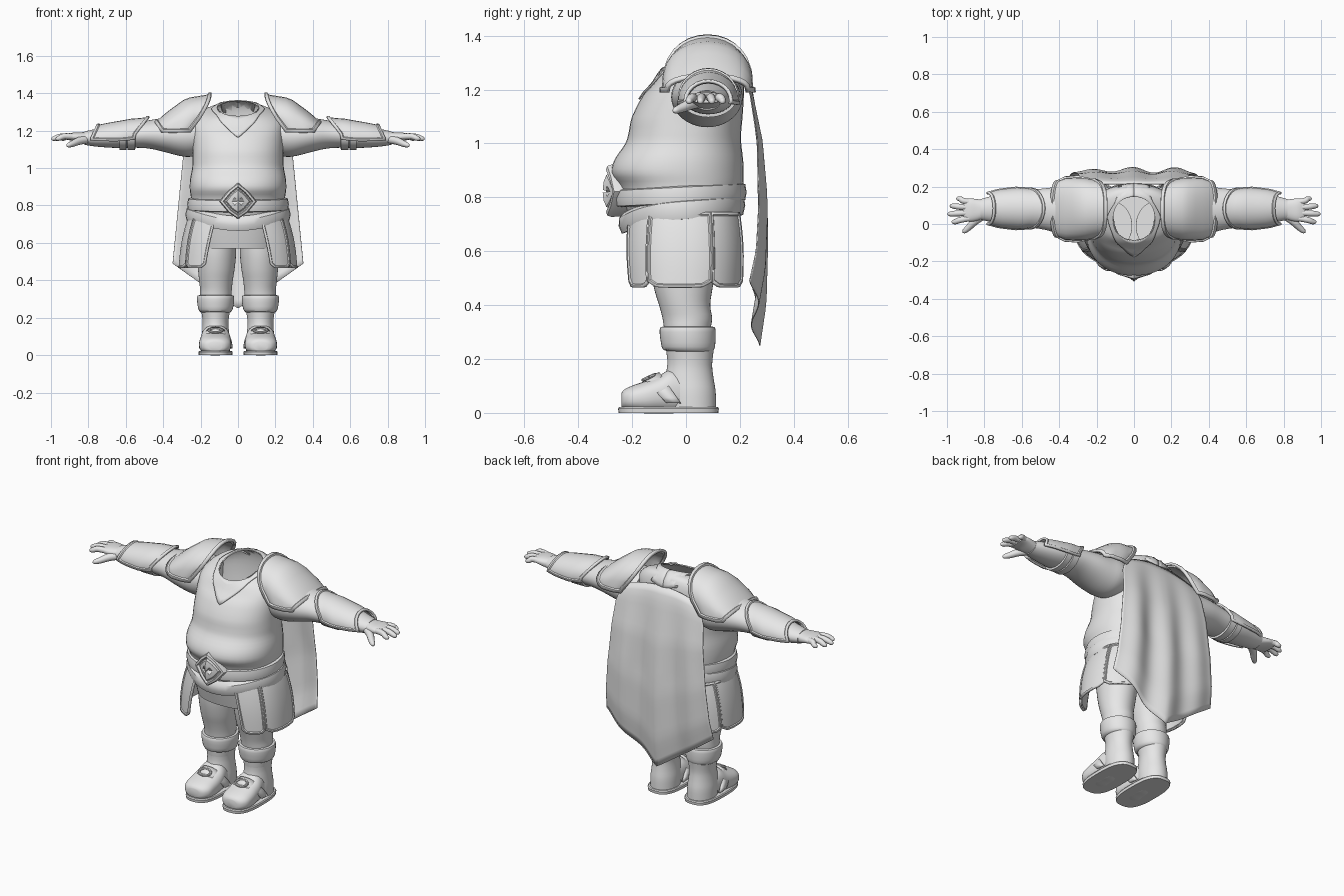
import bpy, bmesh
from math import sin, cos, pi, radians, copysign
from mathutils import Vector

if "Cube" in bpy.data.objects:
    bpy.data.objects.remove(bpy.data.objects["Cube"], do_unlink=True)

grey = bpy.data.materials.new("light_grey")
grey.use_nodes = True
grey.diffuse_color = (0.8, 0.8, 0.8, 1)
grey.node_tree.nodes["Principled BSDF"].inputs["Base Color"].default_value = (0.8, 0.8, 0.8, 1)


def finish(name, bm, mirror=False, thick=0, angle=40, wrap=None):
    mesh = bpy.data.meshes.new(name)
    bm.to_mesh(mesh)
    bm.free()
    mesh.materials.append(grey)
    ob = bpy.data.objects.new(name, mesh)
    bpy.context.collection.objects.link(ob)
    bpy.ops.object.select_all(action='DESELECT')
    ob.select_set(True)
    bpy.context.view_layer.objects.active = ob
    bpy.ops.object.shade_smooth_by_angle(angle=radians(angle))
    if wrap:
        mod = ob.modifiers.new("lie_on_body", 'SHRINKWRAP')
        mod.target = wrap
        mod.wrap_mode = 'ABOVE_SURFACE'
        mod.offset = 0.008
    if thick:
        mod = ob.modifiers.new("thickness", 'SOLIDIFY')
        mod.thickness = thick
        mod.offset = -1
    if mirror:
        ob.modifiers.new("mirror", 'MIRROR').use_mirror_merge = False
    return ob


def smooth_rows(rows, sub):
    """Catmull-Rom interpolation between rows of numbers."""
    out = []
    for i in range(len(rows) - 1):
        p0, p1, p2, p3 = rows[max(i - 1, 0)], rows[i], rows[i + 1], rows[min(i + 2, len(rows) - 1)]
        for s in range(sub):
            t = s / sub
            out.append([b + t * ((c - a) / 2 + t * (a - 2.5 * b + 2 * c - d / 2 + t * (1.5 * b - 1.5 * c + (d - a) / 2)))
                        for a, b, c, d in zip(p0, p1, p2, p3)])
    return out + [list(rows[-1])]


def skin(bm, rings, cap_start, cap_end):
    vs = [[bm.verts.new(p) for p in r] for r in rings]
    n = len(vs[0])
    for a, b in zip(vs, vs[1:]):
        for i in range(n):
            bm.faces.new((a[i], a[(i + 1) % n], b[(i + 1) % n], b[i]))
    if cap_start:
        bm.faces.new(vs[0][::-1])
    if cap_end:
        bm.faces.new(vs[-1])
    bmesh.ops.recalc_face_normals(bm, faces=bm.faces)


def loft(name, rows, axis='z', power=2.0, sub=3, n=40, caps=(True, True), warp=None, **kw):
    """Rows of (position, centre a, radius a, centre b, radius b) along one axis."""
    place = {'z': lambda t, a, b: (a, b, t), 'x': lambda t, a, b: (t, a, b), 'y': lambda t, a, b: (a, t, b)}[axis]
    rings = []
    for t, ca, ra, cb, rb in smooth_rows(rows, sub):
        ring = []
        for i in range(n):
            c, s = cos(2 * pi * i / n), sin(2 * pi * i / n)
            p = Vector(place(t, ca + ra * copysign(abs(c) ** (2 / power), c),
                             cb + rb * copysign(abs(s) ** (2 / power), s)))
            ring.append(warp(p) if warp else p)
        rings.append(ring)
    bm = bmesh.new()
    skin(bm, rings, *caps)
    return finish(name, bm, **kw)


def tube(name, rows, n=12, **kw):
    """Rows of (x, y, z, radius) along a bent path."""
    rows = smooth_rows(rows, 3)
    rings = []
    for i, row in enumerate(rows):
        d = Vector(rows[min(i + 1, len(rows) - 1)][:3]) - Vector(rows[max(i - 1, 0)][:3])
        q = d.to_track_quat('Z', 'Y')
        rings.append([Vector(row[:3]) + q @ Vector((cos(2 * pi * k / n), sin(2 * pi * k / n), 0)) * row[3]
                      for k in range(n)])
    bm = bmesh.new()
    skin(bm, rings, True, True)
    return finish(name, bm, **kw)


def plate(name, fn, nu, nv, out, rim=0.0, depth=-0.008, thick=0.012, **kw):
    """Curved sheet from fn(u, v) with a raised border."""
    bm = bmesh.new()
    g = [[bm.verts.new(fn(i / nu, j / nv)) for j in range(nv + 1)] for i in range(nu + 1)]
    for i in range(nu):
        for j in range(nv):
            bm.faces.new((g[i][j], g[i + 1][j], g[i + 1][j + 1], g[i][j + 1]))
    bm.normal_update()
    if sum(f.normal.dot(Vector(out)) for f in bm.faces) < 0:
        bmesh.ops.reverse_faces(bm, faces=bm.faces)
        bm.normal_update()
    if rim:
        inner = bm.faces[:]
        for width, drop in ((rim, 0), (.004, depth)):
            bmesh.ops.inset_region(bm, faces=inner, thickness=width, depth=drop, use_boundary=True,
                                   use_even_offset=True)
            bm.normal_update()
    return finish(name, bm, thick=thick, **kw)


def lerp(table, t):
    for (a, x), (b, y) in zip(table, table[1:]):
        if t <= b:
            return x + (y - x) * (t - a) / (b - a)
    return table[-1][1]


def body(z, rx, front, back):
    return (z, 0, rx, (front + back) / 2, (back - front) / 2)


# Torso with broad shoulders and an open neck that tilts down to the front
def neck_tilt(p):
    k = max(0, min(1, (p.z - 1.18) / 0.14))
    return Vector((p.x, p.y, p.z + 0.35 * k * (p.y - 0.05)))


torso = loft("torso", [body(.72, .24, -.21, .19), body(.8, .25, -.235, .2), body(.845, .252, -.25, .212),
                       body(.89, .258, -.276, .214), body(.94, .256, -.265, .212), body(1.0, .245, -.225, .205),
                       body(1.045, .243, -.212, .205), body(1.1, .242, -.2, .21), body(1.19, .245, -.155, .215),
                       body(1.255, .24, -.12, .21), body(1.3, .19, -.1, .19), body(1.322, .11, -.085, .145)],
             power=2.2, caps=(False, False), warp=neck_tilt)


# Pointed collar lying on the chest
def collar(u, v):
    a = 2 * pi * u
    s, c = sin(a), cos(a)
    k = 1 / (abs(s) ** 1.25 + abs(c) ** 1.25) ** .8
    inner = Vector((.105 * s, .03 + .112 * c, 1.325 + .05 * c))
    outer = Vector((.14 * s * k, .04 + (.17 if c > 0 else .215) * c * k, 1.305 - (.14 if c < 0 else .03) * abs(c) * k))
    return inner.lerp(outer, v)


plate("collar", collar, 48, 5, (0, 0, 1), thick=.006, wrap=torso)

# Hips under the skirt
loft("hips", [body(.57, .22, -.17, .16), body(.65, .235, -.19, .175), body(.76, .25, -.215, .19)], power=2.3,
     caps=(True, False))


# Belt and hip sash
def sash_dip(p):
    f = max(0, min(1, -p.y / 0.25))
    return Vector((p.x, p.y, p.z + 0.07 * p.y - 0.045 * f ** 3))


loft("belt", [body(.775, .25, -.235, .205), body(.78, .268, -.262, .22), body(.808, .272, -.268, .225),
              body(.838, .266, -.262, .22), body(.845, .245, -.24, .2)], sub=1, caps=(False, False),
     warp=lambda p: p + Vector((0, 0, 0.05 * p.y)))
loft("hip_sash", [body(.715, .25, -.21, .19), body(.72, .274, -.238, .212), body(.755, .282, -.25, .22),
                  body(.785, .274, -.248, .215), body(.795, .25, -.23, .2)], sub=1, caps=(False, False),
     warp=sash_dip)

# Diamond buckle
bm = bmesh.new()
steps = [(.95, -.22), (1, -.275), (.94, -.292), (.8, -.297), (.74, -.282), (.68, -.282), (.6, -.296),
         (.35, -.306), (.05, -.309)]
outline = [(0, .1), (.05, .06), (.1, 0), (.05, -.06), (0, -.095), (-.05, -.06), (-.1, 0), (-.05, .06)]
skin(bm, [[(x * s, y + abs(x) * .25, .822 + z * s) for x, z in outline] for s, y in steps], True, True)
finish("belt_buckle", bm, angle=30)


# Skirt plates round the hips
def skirt(a0, a1, lean):
    def fn(u, v):
        a = radians(a0 + (a1 - a0) * u + lean * (1 - u) * v)
        bulge = sin(v * pi) * .008
        rx, ry = .268 + .055 * v ** .8 + bulge, .222 + .012 * v + bulge
        corner = .022 * abs(2 * u - 1) ** 6
        sx, cy = sin(a), cos(a)
        return Vector((rx * abs(sx) ** .85, -.005 - ry * copysign(abs(cy) ** .85, cy), .745 - (.28 - corner) * v))
    return fn


for name, a0, a1, lean in (("front", 22, 58, 7), ("side", 57, 113, 0), ("back", 112, 156, 0)):
    mid = radians((a0 + a1) / 2)
    plate(name + "_skirt_plates", skirt(a0, a1, lean), 6, 8, (sin(mid), -cos(mid), 0), rim=.01, depth=-.005,
          angle=30, mirror=True)

# Legs and boots
loft("legs", [(.2, .12, .07, .01, .08), (.3, .12, .083, .005, .085), (.35, .118, .085, .005, .092),
              (.4, .118, .09, -.005, .095), (.46, .116, .098, -.01, .108), (.55, .115, .105, -.01, .125),
              (.66, .115, .105, -.01, .13)], mirror=True)
loft("boot_cuffs", [(.225, .12, .07, .02, .07), (.234, .12, .086, .01, .094), (.26, .12, .095, .008, .101),
                    (.3, .12, .099, .006, .104), (.318, .12, .096, .006, .1), (.32, .12, .08, .006, .085)],
     sub=2, mirror=True)
loft("boot_shafts", [(.02, .12, .076, .02, .092), (.08, .12, .076, .015, .095), (.13, .12, .071, .012, .09),
                     (.18, .12, .069, .014, .083), (.24, .12, .077, .016, .088)], mirror=True)
loft("boot_feet", [(-.24, .122, .035, .048, .024), (-.23, .122, .06, .05, .036), (-.2, .122, .082, .053, .048),
                   (-.15, .122, .086, .058, .06), (-.1, .12, .083, .068, .07), (-.05, .12, .076, .08, .082),
                   (.02, .12, .06, .07, .06)], axis='y', power=2.4, mirror=True)
loft("boot_soles", [(0, .12, .09, -.065, .185), (.016, .12, .092, -.065, .187), (.022, .12, .088, -.065, .183)],
     power=2.8, sub=1, mirror=True)


def strap(u, v):
    a = radians(-95 + 190 * u)
    return Vector((.12 + .09 * sin(a), -.155 + .055 * v + .075 * (1 - cos(a)), .045 + (.082 + .025 * v) * cos(a)))


plate("boot_straps", strap, 16, 2, (0, -.3, 1), mirror=True)
tube("boot_buckles", [(.12 + .036 * cos(a), -.137 + .022 * sin(a), .132 + .01 * sin(a), .007)
                      for a in (2 * pi * i / 8 for i in range(9))], n=8, mirror=True)

# Arms with sleeves and wrist cuffs
loft("arms", [(.2, .08, .12, 1.175, .1), (.26, .08, .13, 1.172, .112), (.32, .075, .13, 1.172, .105),
              (.4, .075, .125, 1.178, .09), (.48, .08, .11, 1.18, .075), (.56, .082, .1, 1.175, .066),
              (.66, .083, .09, 1.168, .06), (.76, .08, .07, 1.162, .047), (.82, .078, .055, 1.16, .036)],
     axis='x', mirror=True)
for name, x0, w in (("elbow", .57, .04), ("forearm", .615, .035)):
    loft(name + "_straps", [(x0 - w * .6, .083, .085, 1.17, .05), (x0 - w * .5, .083, .105, 1.17, .073),
                            (x0 + w * .5, .083, .104, 1.168, .071), (x0 + w * .6, .083, .08, 1.168, .05)],
         axis='x', sub=1, mirror=True)


# Forearm guards
def guard(u, v):
    a = radians(-100 + 200 * v)
    lean = 1 - max(0, cos(a))
    x0, x1 = .475 + .075 * lean, .755 + .035 * lean
    r = lerp([(0, .108), (.35, .108), (.75, .09), (1, .076)], u)
    side = lerp([(0, .112), (.35, .118), (.75, .106), (1, .088)], u)
    return Vector((x0 + (x1 - x0) * u, .083 + side * sin(a), 1.16 + r * cos(a) + .012 * (1 - u) ** 4))


plate("forearm_guards", guard, 9, 14, (0, 0, 1), rim=.013, depth=-.006, angle=30, mirror=True)


# Shoulder armour
def pauldron(u, v):
    w = 2 * v - 1
    h = max(0, cos(w * pi / 2)) ** .7
    top = lerp([(0, 1.405), (.45, 1.383), (.8, 1.305), (1, 1.25)], u)
    x0, x1 = .143 + .11 * (1 - h) ** 1.6, .45 - .04 * (1 - h)
    half = lerp([(0, .165), (.3, .18), (.75, .175), (1, .155)], u)
    return Vector((x0 + (x1 - x0) * u, .08 + half * sin(w * pi / 2), 1.19 + (top - 1.19) * h))


plate("shoulder_armour", pauldron, 8, 14, (.3, 0, 1), rim=.017, depth=-.009, thick=.015, angle=30, mirror=True)

# Hands
loft("palms", [(.76, .08, .05, 1.16, .036), (.8, .078, .05, 1.16, .034), (.84, .075, .058, 1.163, .028),
               (.88, .075, .062, 1.168, .022), (.915, .075, .055, 1.165, .015)], axis='x', power=2.4, mirror=True)
for name, y0, y1, tip in (("index", .032, .012, .975), ("middle", .06, .054, .997),
                          ("ring", .088, .096, .985), ("little", .115, .135, .95)):
    ym = (y0 + y1) / 2
    tube(name + "_fingers", [(.87, y0, 1.168, .016), ((.88 + tip) / 2, ym, 1.17, .016),
                             (tip - .02, y1, 1.16, .014), (tip - .004, y1, 1.155, .009), (tip, y1, 1.154, .002)],
         mirror=True)
tube("thumbs", [(.8, .05, 1.155, .022), (.85, .015, 1.145, .021), (.885, -.02, 1.13, .017),
                (.908, -.04, 1.122, .012), (.915, -.047, 1.12, .003)], mirror=True)


# Cape with soft folds and a pointed hem
def cape(u, v):
    s = 2 * u - 1
    x = s * lerp([(0, .25), (.12, .285), (1, .35)], v)
    top = 1.29 - .05 * s * s
    hem = .25 + .24 * abs(s) ** 1.05
    y = lerp([(0, .215), (.06, .24), (.3, .277), (.6, .292), (.85, .285), (1, .262)], v)
    fold = min(1, v * 2) * (.011 * cos(s * 3 * pi) + .005 * cos(s * 7 + 1))
    return Vector((x, y + fold - .012 * s * s * v, top + (hem - top) * v))


plate("cape", cape, 48, 24, (0, 1, 0), thick=.004)
